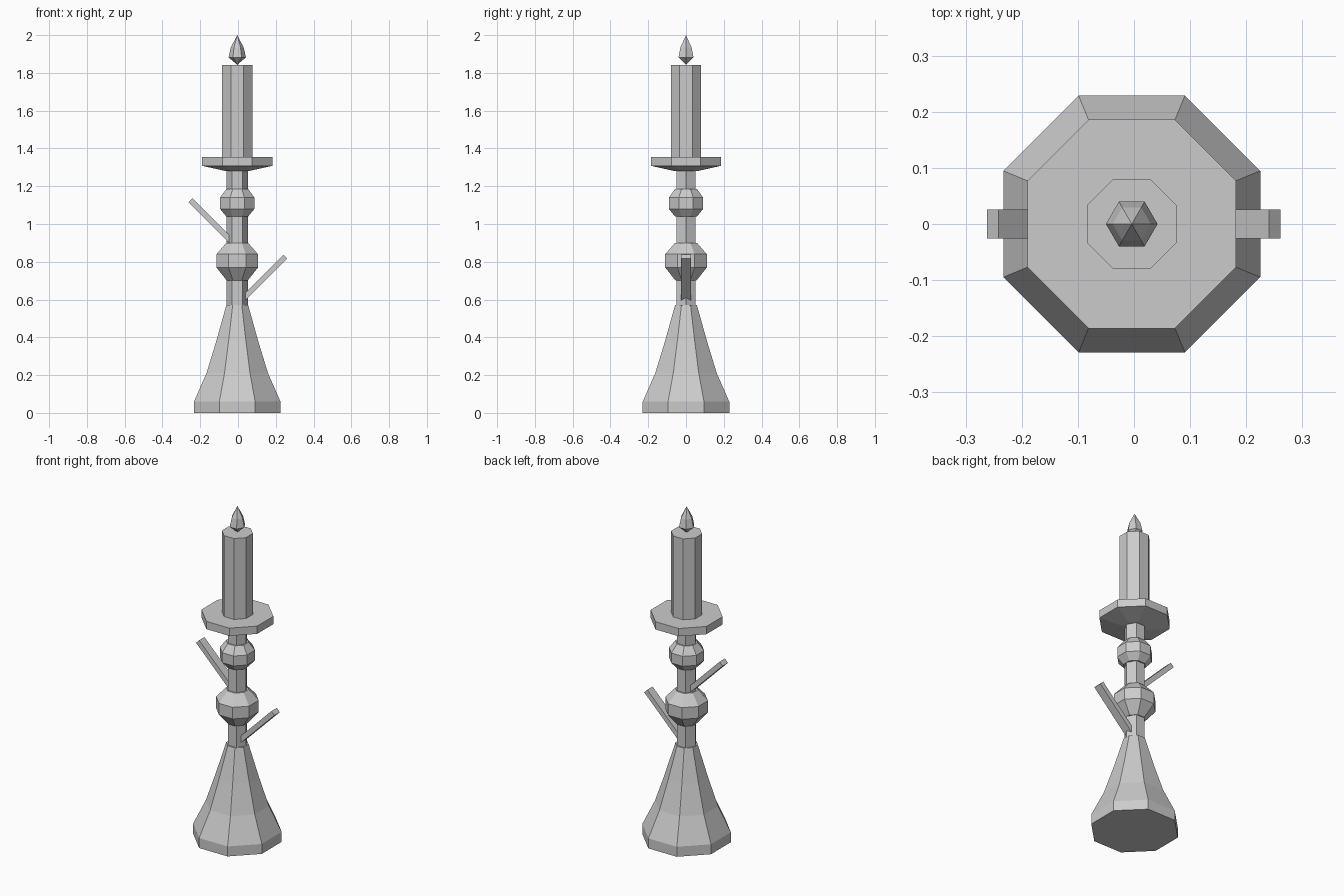
import bpy, bmesh, math

if "Cube" in bpy.data.objects:
    bpy.data.objects.remove(bpy.data.objects["Cube"])

CX = -0.004  # axis of the turned parts


def lathe(name, sides, profile):
    """Flat-faced turned solid. Profile is (radius, z); radius 0 makes a tip.
    Octagons use the distance to their flats, hexagons the distance to corners."""
    bm = bmesh.new()
    start = math.pi / 8 if sides == 8 else 0
    k = 1 / math.cos(math.pi / 8) if sides == 8 else 1
    rings = []
    for r, z in profile:
        n = sides if r > 0 else 1
        rings.append([bm.verts.new((CX + r * k * math.cos(start + i * math.tau / sides),
                                    r * k * math.sin(start + i * math.tau / sides), z))
                      for i in range(n)])
    for a, b in zip(rings, rings[1:]):
        for i in range(sides):
            j = (i + 1) % sides
            quad = [a[i % len(a)], a[j % len(a)], b[j % len(b)], b[i % len(b)]]
            bm.faces.new(list(dict.fromkeys(quad)))
    for ring in (rings[0], rings[-1]):
        if len(ring) > 1:
            bm.faces.new(ring)
    finish(name, bm)


def bar(name, side, root_x, tip_x, tip_z, width=0.051, thick=0.029):
    """Flat bar rising outwards at 45 degrees."""
    bm = bmesh.new()
    t = thick / 2 / math.sqrt(2)
    root_z = tip_z - (tip_x - root_x)
    rings = []
    for x, z in ((root_x, root_z), (tip_x, tip_z)):
        rings.append([bm.verts.new((side * (x + s * t), y * width / 2, z - s * t))
                      for s, y in ((-1, -1), (1, -1), (1, 1), (-1, 1))])
    a, b = rings
    for i in range(4):
        j = (i + 1) % 4
        bm.faces.new((a[i], a[j], b[j], b[i]))
    bm.faces.new(a)
    bm.faces.new(b)
    finish(name, bm)


def finish(name, bm):
    bmesh.ops.recalc_face_normals(bm, faces=bm.faces)
    mesh = bpy.data.meshes.new(name)
    bm.to_mesh(mesh)
    bm.free()
    bpy.context.collection.objects.link(bpy.data.objects.new(name, mesh))


# flared foot
lathe("base", 8, [(0.229, 0), (0.229, 0.06), (0.163, 0.21), (0.111, 0.38), (0.058, 0.57)])
# six-sided stem running up to the dish
lathe("stem", 6, [(0.058, 0.56), (0.058, 1.285)])
# two turned knobs
lathe("lower_knob", 8, [(0.055, 0.70), (0.11, 0.77), (0.11, 0.84), (0.058, 0.90)])
lathe("upper_knob", 8, [(0.058, 1.04), (0.091, 1.08), (0.091, 1.14), (0.058, 1.185)])
# drip dish, candle and flame
lathe("drip_dish", 8, [(0.06, 1.28), (0.186, 1.308), (0.186, 1.355)])
lathe("candle", 8, [(0.08, 1.35), (0.08, 1.843)])
lathe("flame", 6, [(0, 1.843), (0.046, 1.882), (0.034, 1.935), (0, 2.0)])
# slanted side bars, low on the right and high on the left
bar("right_bar", 1, 0.025, 0.251, 0.828)
bar("left_bar", -1, 0.025, 0.252, 1.126)
